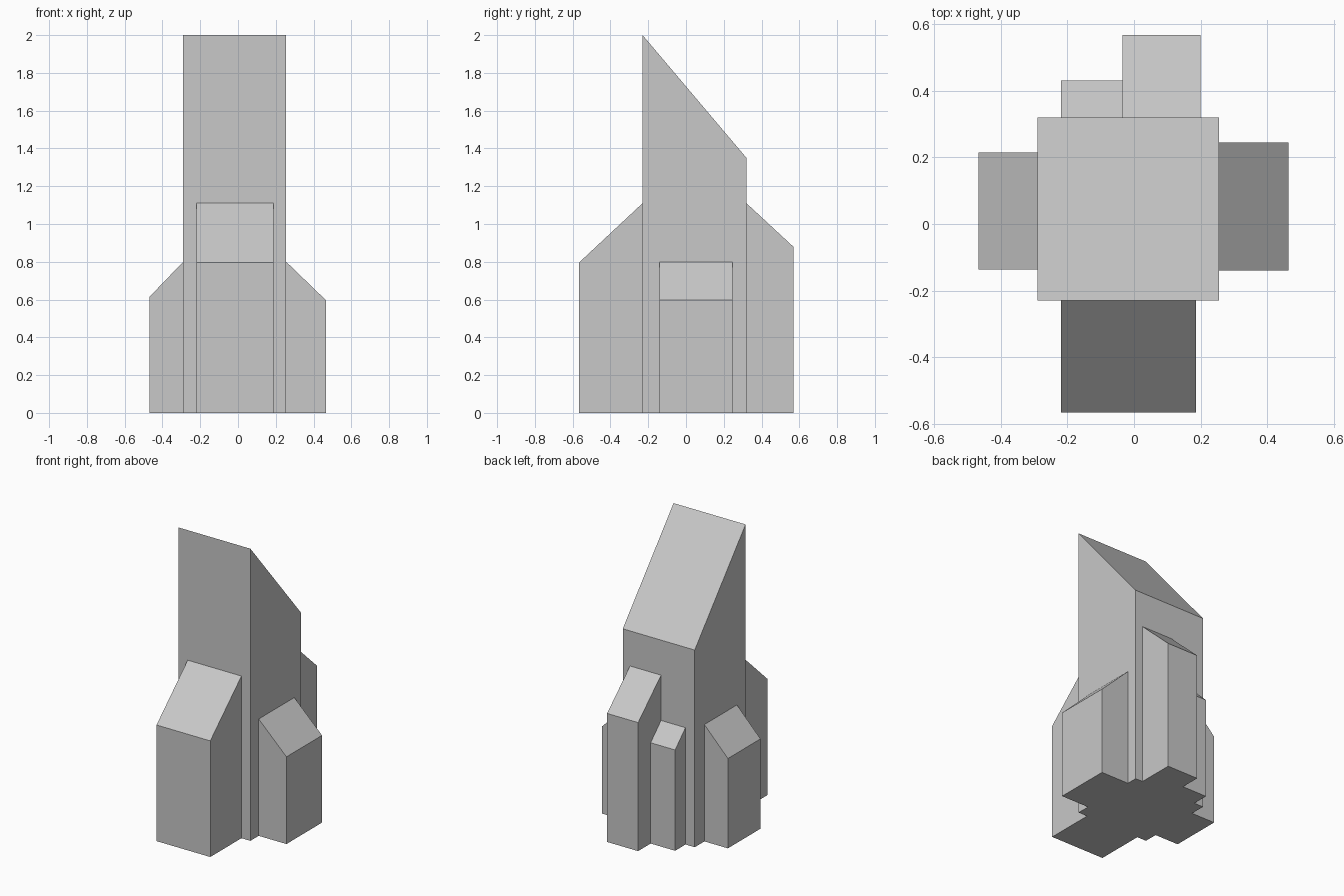
import bpy
import bmesh

if "Cube" in bpy.data.objects:
    bpy.data.objects.remove(bpy.data.objects["Cube"], do_unlink=True)

# Single plain material
GREY = (0.58, 0.58, 0.58, 1.0)
stone = bpy.data.materials.new("light_grey")
stone.use_nodes = True
stone.diffuse_color = GREY
stone.node_tree.nodes["Principled BSDF"].inputs["Base Color"].default_value = GREY


def sloped_block(name, x, y, axis, heights):
    """Box on the ground whose roof runs from heights[0] to heights[1] along axis."""
    bm = bmesh.new()
    bmesh.ops.create_cube(bm, size=1)
    for v in bm.verts:
        high_end = v.co[axis] > 0
        top = v.co.z > 0
        v.co = (x[v.co.x > 0], y[v.co.y > 0], heights[high_end] if top else 0)
    bmesh.ops.recalc_face_normals(bm, faces=bm.faces)
    mesh = bpy.data.meshes.new(name)
    bm.to_mesh(mesh)
    bm.free()
    mesh.materials.append(stone)
    obj = bpy.data.objects.new(name, mesh)
    bpy.context.collection.objects.link(obj)
    return obj


X, Y = 0, 1
WEST, EAST, SOUTH, NORTH = -0.29, 0.255, -0.23, 0.32

# Main tower with a roof falling to the back
sloped_block("tower", (WEST, EAST), (SOUTH, NORTH), Y, (2.0, 1.35))

# Lean-to blocks around the tower
sloped_block("front_block", (-0.22, 0.187), (-0.567, SOUTH), Y, (0.795, 1.11))
sloped_block("left_block", (EAST, 0.465), (-0.14, 0.245), X, (0.8, 0.597))
sloped_block("right_block", (-0.468, WEST), (-0.137, 0.215), X, (0.615, 0.8))
sloped_block("tall_back_block", (-0.035, 0.2), (NORTH, 0.568), Y, (1.11, 0.88))
sloped_block("short_back_block", (-0.22, -0.035), (NORTH, 0.432), Y, (0.8, 0.69))
